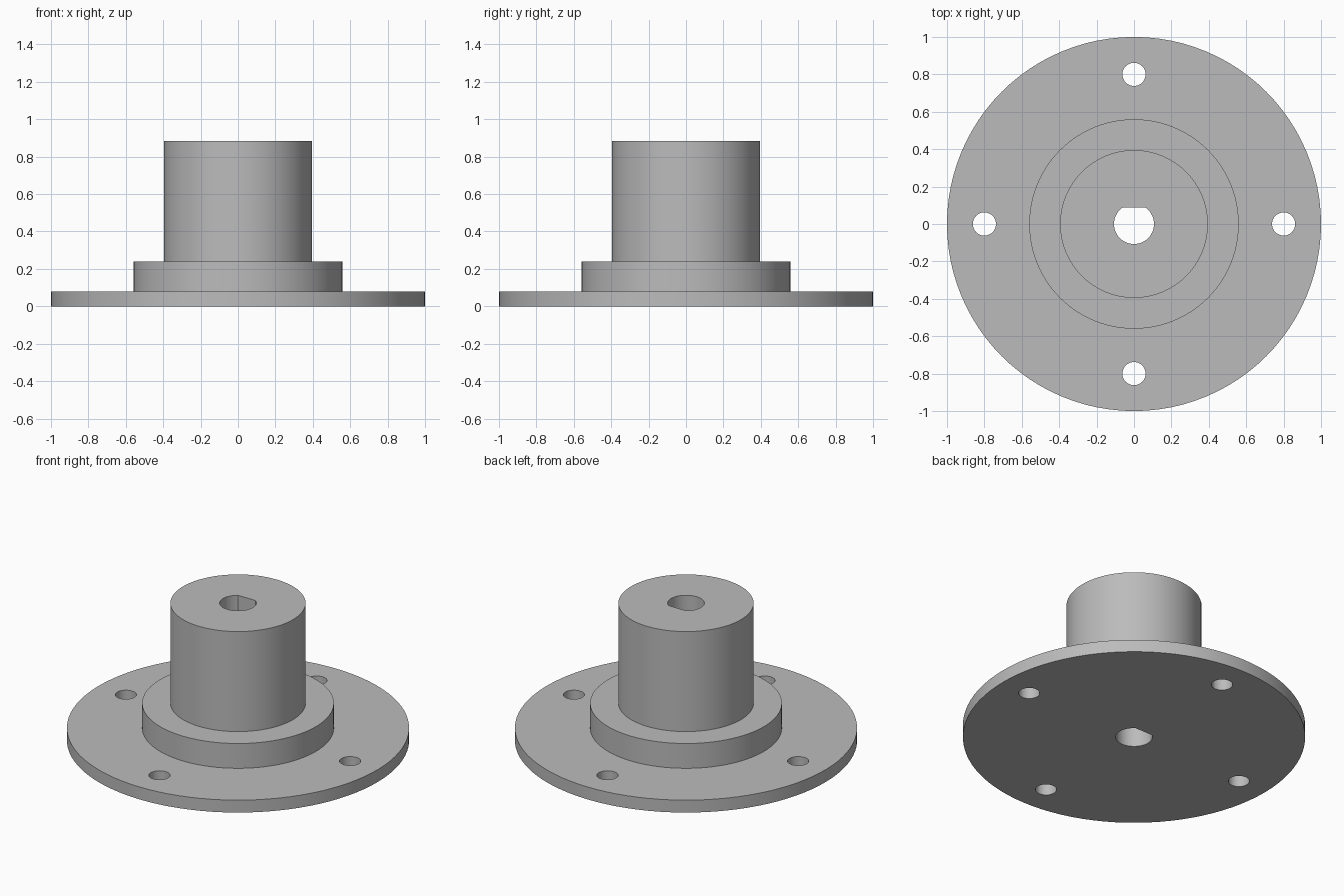
import bpy, bmesh
from math import pi, sin, cos, asin, radians
from mathutils import Matrix, Vector

default = bpy.data.objects.get("Cube")
if default:
    bpy.data.objects.remove(default, do_unlink=True)

# Single metal colour
metal = bpy.data.materials.new("grey_metal")
metal.use_nodes = True
GREY = (0.5, 0.5, 0.5, 1)
metal.diffuse_color = GREY
metal.node_tree.nodes["Principled BSDF"].inputs["Base Color"].default_value = GREY


def make_object(name, bm):
    bmesh.ops.recalc_face_normals(bm, faces=bm.faces)
    mesh = bpy.data.meshes.new(name)
    bm.to_mesh(mesh)
    bm.free()
    mesh.materials.append(metal)
    obj = bpy.data.objects.new(name, mesh)
    bpy.context.collection.objects.link(obj)
    return obj


def lathe(name, profile, steps):
    """Revolve an (r, z) profile that starts and ends on the axis."""
    bm = bmesh.new()
    verts = [bm.verts.new((r, 0, z)) for r, z in profile]
    edges = [bm.edges.new(pair) for pair in zip(verts, verts[1:])]
    bmesh.ops.spin(bm, geom=verts + edges, cent=(0, 0, 0), axis=(0, 0, 1),
                   angle=2 * pi, steps=steps, use_merge=True)
    bmesh.ops.remove_doubles(bm, verts=bm.verts, dist=1e-4)
    return make_object(name, bm)


def prism(name, outline, z0, z1):
    """Extrude a closed outline upwards."""
    bm = bmesh.new()
    face = bm.faces.new([bm.verts.new((x, y, z0)) for x, y in outline])
    top = bmesh.ops.extrude_face_region(bm, geom=[face])["geom"]
    bmesh.ops.translate(bm, vec=(0, 0, z1 - z0),
                        verts=[v for v in top if isinstance(v, bmesh.types.BMVert)])
    return make_object(name, bm)


def arc(cx, cy, r, start, sweep, count):
    return [(cx + r * cos(start + sweep * i / count),
             cy + r * sin(start + sweep * i / count)) for i in range(count + 1)]


# Stepped body: wide flange, collar and hub
FLANGE, COLLAR, HUB = (1.0, 0.08), (0.56, 0.24), (0.395, 0.885)
profile = [(0, 0), (FLANGE[0], 0), FLANGE, (COLLAR[0], FLANGE[1]), COLLAR,
           (HUB[0], COLLAR[1]), HUB, (0, HUB[1])]
body = lathe("flanged_hub", profile, 96)

# D-shaped shaft bore, flat towards the back
BORE_R, FLAT_Y = 0.107, 0.087
a = asin(FLAT_Y / BORE_R)
cutters = [prism("bore_cutter", arc(0, 0, BORE_R, pi - a, pi + 2 * a, 40), -0.1, 1)]

# Four bolt holes through the flange
for i in range(4):
    c = Matrix.Rotation(i * pi / 2, 3, 'Z') @ Vector((0.8, 0, 0))
    ring = arc(c.x, c.y, 0.062, 0, 2 * pi, 32)[:-1]
    cutters.append(prism("bolt_hole_cutter", ring, -0.1, 0.2))

for cutter in cutters:
    mod = body.modifiers.new("cut", 'BOOLEAN')
    mod.operation, mod.solver, mod.object = 'DIFFERENCE', 'EXACT', cutter

# Bake the cuts and drop the cutters
graph = bpy.context.evaluated_depsgraph_get()
cut_mesh = bpy.data.meshes.new_from_object(body.evaluated_get(graph))
body.modifiers.clear()
body.data = cut_mesh
for cutter in cutters:
    bpy.data.objects.remove(cutter, do_unlink=True)

# Smooth walls with crisp rims
bpy.ops.object.select_all(action='DESELECT')
body.select_set(True)
bpy.context.view_layer.objects.active = body
bpy.ops.object.shade_smooth_by_angle(angle=radians(30))
